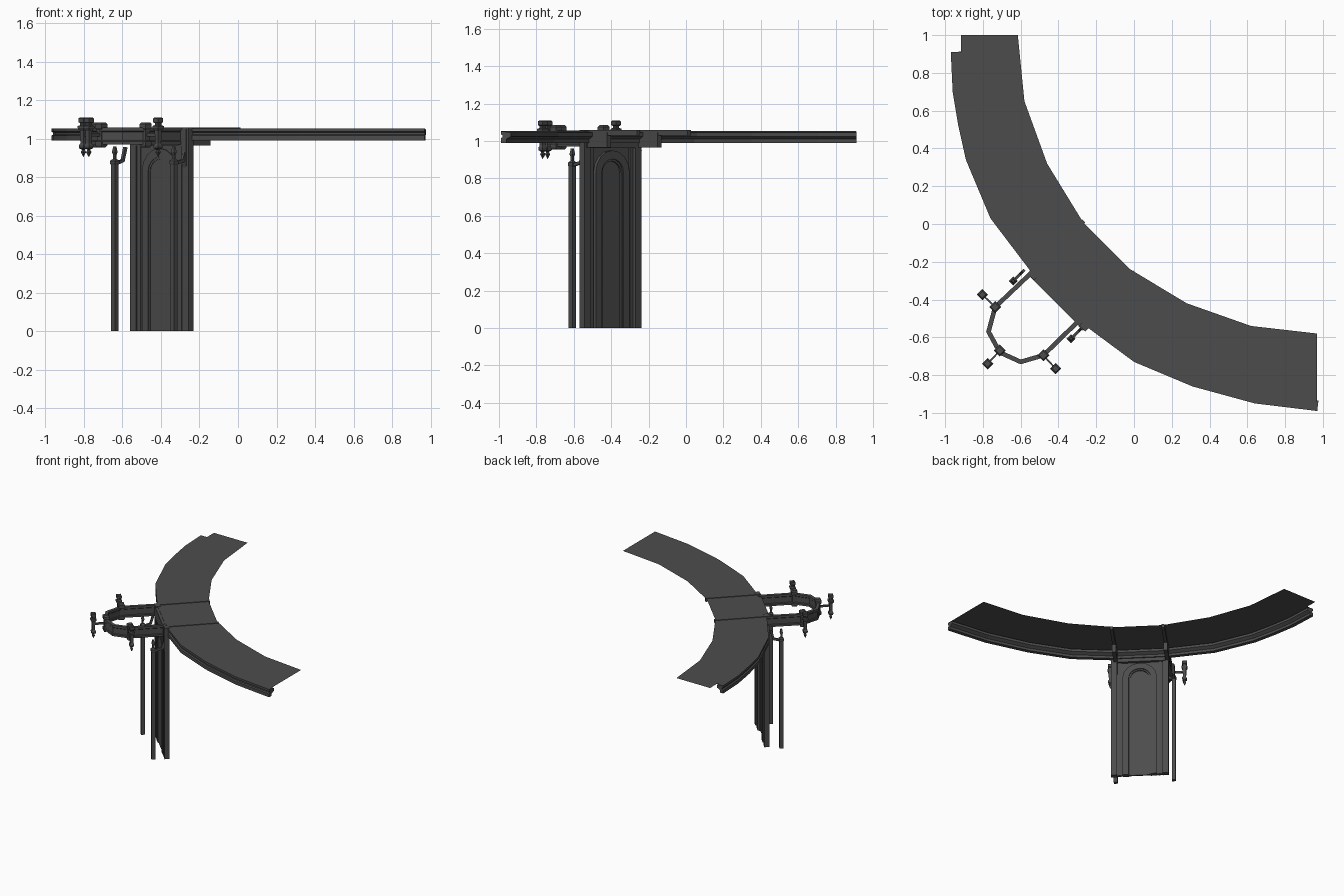
import bpy, bmesh, math
from mathutils import Vector, Matrix

if "Cube" in bpy.data.objects:
    bpy.data.objects.remove(bpy.data.objects["Cube"])

# Wall frame: local x runs along the wall, local y points towards the walkway
WALL = Matrix.Translation((-0.405, -0.413, 0)) @ Matrix.Rotation(-math.pi / 4, 4, 'Z')
DARK = bpy.data.materials.new("dark_stone")
DARK.diffuse_color = (0.073, 0.073, 0.073, 1)
DARK.use_nodes = True
DARK.node_tree.nodes["Principled BSDF"].inputs["Base Color"].default_value = DARK.diffuse_color


def make(name, verts, faces, mat=None):
    me = bpy.data.meshes.new(name)
    me.from_pydata([tuple(v) for v in verts], [], faces)
    bm = bmesh.new()
    bm.from_mesh(me)
    if len(faces) > 1:
        bmesh.ops.recalc_face_normals(bm, faces=bm.faces)
    bm.to_mesh(me)
    bm.free()
    me.materials.append(DARK)
    ob = bpy.data.objects.new(name, me)
    bpy.context.collection.objects.link(ob)
    if mat:
        ob.matrix_world = mat
    return ob


def box(name, x0, x1, y0, y1, z0, z1, mat=WALL):
    v = [(x, y, z) for x in (x0, x1) for y in (y0, y1) for z in (z0, z1)]
    f = [(0, 1, 3, 2), (4, 6, 7, 5), (0, 4, 5, 1), (2, 3, 7, 6), (0, 2, 6, 4), (1, 5, 7, 3)]
    return make(name, v, f, mat)


def offset(path, d):
    """Mitred sideways offset of an open 2D path (positive = left)."""
    pts = [Vector(p) for p in path]
    out = []
    for i, p in enumerate(pts):
        dirs = []
        if i > 0:
            dirs.append((p - pts[i - 1]).normalized())
        if i < len(pts) - 1:
            dirs.append((pts[i + 1] - p).normalized())
        ns = [Vector((-a.y, a.x)) for a in dirs]
        n = sum(ns, Vector((0, 0))).normalized()
        out.append(p + n * d / n.dot(ns[0]))
    return out


def sweep(name, path, profile):
    k, n = len(profile), len(path)
    rows = [[(p.x, p.y, z) for p in offset(path, o)] for o, z in profile]
    verts = [rows[j][i] for i in range(n) for j in range(k)]
    faces = [(i * k + j, i * k + (j + 1) % k, (i + 1) * k + (j + 1) % k, (i + 1) * k + j)
             for i in range(n - 1) for j in range(k)]
    faces += [tuple(range(k)), tuple(range((n - 1) * k, n * k))]
    return make(name, verts, faces)


def turned(name, x, y, profile, sides=4):
    """Low-sided turned shape from (radius, z) pairs."""
    verts = [(x + r * math.cos(2 * math.pi * s / sides), y + r * math.sin(2 * math.pi * s / sides), z)
             for r, z in profile for s in range(sides)]
    faces = [(i * sides + s, i * sides + (s + 1) % sides, (i + 1) * sides + (s + 1) % sides, (i + 1) * sides + s)
             for i in range(len(profile) - 1) for s in range(sides)]
    faces += [tuple(range(sides)), tuple(range((len(profile) - 1) * sides, len(profile) * sides))]
    return make(name, verts, faces)


def bar(name, a, b, w, h):
    a, b = Vector(a), Vector(b)
    d = b - a
    side = Vector((-d.y, d.x, 0)).normalized() * w / 2
    up = d.cross(side).normalized() * h / 2
    v = [p + s * side + t * up for p in (a, b) for s, t in ((-1, -1), (1, -1), (1, 1), (-1, 1))]
    f = [(0, 1, 2, 3), (4, 5, 6, 7)] + [(i, (i + 1) % 4, 4 + (i + 1) % 4, 4 + i) for i in range(4)]
    return make(name, v, f)


# Curved walkway: thin floor with a moulded outer fascia
outer = [(-0.97, 0.91), (-0.96, 0.70), (-0.93, 0.52), (-0.89, 0.34), (-0.76, 0.03), (-0.54, -0.26),
         (-0.27, -0.53), (0.0, -0.73), (0.31, -0.86), (0.64, -0.95), (0.97, -0.99)]
inner = [(-0.615, 1.0), (-0.58, 0.65), (-0.46, 0.32), (-0.27, 0.01), (-0.02, -0.24),
         (0.28, -0.42), (0.62, -0.54), (0.97, -0.58)]
loop = [(x, y, 1.054) for x, y in [(-0.915, 1.0), (-0.915, 0.91)] + outer + inner[::-1]]
make("walkway_floor", loop, [tuple(range(len(loop)))])
sweep("walkway_fascia", outer, [(0, 1.053), (0, 1.036), (0.01, 1.031), (0.01, 1.021), (0, 1.016), (0, 0.99),
                                (0.03, 0.99), (0.03, 1.01), (0.055, 1.025), (0.055, 1.045)])

# Supporting wall with end pillars, cap and cross beams
box("wall_panel", -0.2, 0.2, 0.0, 0.012, 0, 1.0)
box("wall_cap", -0.2, 0.2, -0.008, 0.034, 0.962, 1.05)
for s, side in ((-1, "left"), (1, "right")):
    c = 0.192 * s
    box("pillar_" + side, c - 0.023, c + 0.023, -0.006, 0.032, 0, 1.058)
    box("pilaster_" + side, 0.15 * s - 0.012, 0.15 * s + 0.012, -0.004, 0.021, 0, 0.965)
    c -= 0.014
    box("cross_beam_" + side, c - 0.012, c + 0.012, 0.014, 0.402, 1.03, 1.058)
    box("beam_bracket_" + side, c - 0.015, c + 0.015, 0.01, 0.179, 0.965, 1.045)


# Arched mouldings on the wall
def arch(name, half, width, spring, rise, y0, y1):
    def curve(w):
        pts = [(-w, 0)]
        for i in range(9):
            a = math.pi * (1 - i / 8)
            pts.append((w * math.cos(a), spring + (rise - (half - w)) * math.sin(a)))
        return pts + [(w, 0)]
    o, n = curve(half), curve(half - width)
    k = len(o)
    v = [(x, y, z) for y in (y0, y1) for c in (o, n) for x, z in c]
    f = []
    for i in range(k - 1):
        a, b, c, d = i, k + i, 2 * k + i, 3 * k + i
        f += [(a, a + 1, b + 1, b), (c, c + 1, d + 1, d), (a, a + 1, c + 1, c), (b, b + 1, d + 1, d)]
    f += [(0, k, 3 * k, 2 * k), (k - 1, 2 * k - 1, 4 * k - 1, 3 * k - 1)]
    make(name, v, f, WALL)


arch("outer_arch", 0.128, 0.046, 0.83, 0.12, -0.006, 0.03)
arch("inner_arch", 0.082, 0.012, 0.83, 0.075, -0.003, 0.021)

# U-shaped railing ring projecting from the wall
ring = [(-0.54, -0.255), (-0.735, -0.44), (-0.77, -0.57), (-0.71, -0.68),
        (-0.60, -0.73), (-0.48, -0.695), (-0.285, -0.505)]
sweep("railing_ring", ring, [(-0.012, 0.97), (0.012, 0.97), (0.012, 0.985), (0.007, 0.99), (0.007, 1.035),
                             (0.012, 1.04), (0.012, 1.057), (-0.012, 1.057), (-0.012, 1.04),
                             (-0.007, 1.035), (-0.007, 0.99), (-0.012, 0.985)])

# Lanterns on arms, each held by a clamp on the ring
lantern = [(0.001, 0.905), (0.014, 0.93), (0.007, 0.942), (0.022, 0.95), (0.024, 0.965), (0.016, 0.975),
           (0.018, 1.04), (0.03, 1.055), (0.03, 1.065), (0.017, 1.07), (0.017, 1.08),
           (0.026, 1.085), (0.026, 1.105), (0.018, 1.11)]
clamp = [(0.022, 0.955), (0.031, 0.965), (0.031, 0.985), (0.023, 0.99), (0.023, 1.045),
         (0.032, 1.055), (0.032, 1.075), (0.022, 1.085)]
spots = [((-0.735, -0.44), (-0.803, -0.374)), ((-0.71, -0.67), (-0.775, -0.74)), ((-0.48, -0.695), (-0.415, -0.766))]
for i, (c, l) in enumerate(spots):
    turned(f"ring_clamp_{i}", *c, clamp)
    turned(f"lantern_{i}", *l, lantern)
    bar(f"lantern_arm_{i}", (*c, 1.02), (*l, 1.02), 0.009, 0.016)

# Slim side posts with necks and struts to the wall
for i, (p, w) in enumerate((((-0.64, -0.302), (-0.585, -0.247)), ((-0.333, -0.608), (-0.27, -0.543)))):
    turned(f"side_post_{i}", *p, [(0.02, 0), (0.02, 0.865), (0.024, 0.87), (0.024, 0.885), (0.009, 0.895),
                                  (0.009, 0.915), (0.015, 0.93), (0.008, 0.96)])
    mid = ((p[0] + w[0]) / 2 + 0.012, (p[1] + w[1]) / 2 + 0.012)
    bar(f"post_strut_low_{i}", (*p, 0.868), (*mid, 0.885), 0.016, 0.016)
    bar(f"post_strut_high_{i}", (*mid, 0.88), (*w, 0.955), 0.016, 0.016)
turned("pillar_side_boss", -0.27, -0.54, [(0.012, 0.84), (0.024, 0.87), (0.024, 1.05)])
